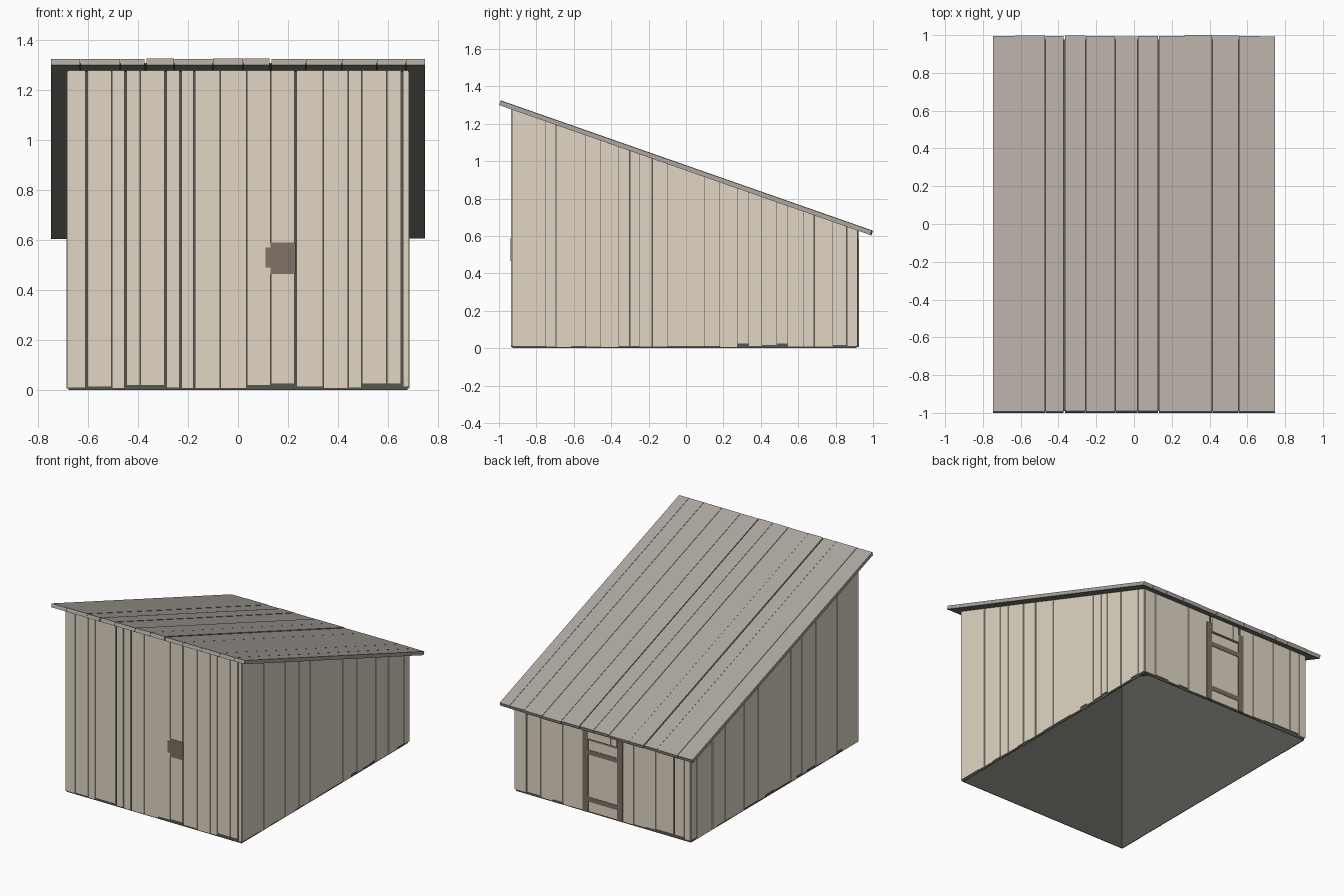
import bpy
import random
from mathutils import Vector

random.seed(4)
cube = bpy.data.objects.get("Cube")
if cube:
    bpy.data.objects.remove(cube, do_unlink=True)


def material(name, rgb):
    m = bpy.data.materials.new(name)
    m.use_nodes = True
    m.diffuse_color = (*rgb, 1)
    m.node_tree.nodes["Principled BSDF"].inputs["Base Color"].default_value = (*rgb, 1)
    return m


WALL = material("pale weathered boards", (0.75, 0.675, 0.555))
ROOF = material("grey roof boards", (0.42, 0.385, 0.345))
SOFFIT = material("shaded roof underside", (0.22, 0.22, 0.19))
DARK = material("dark lining", (0.095, 0.095, 0.083))
TRIM = material("brown trim", (0.21, 0.168, 0.13))

SLOPE = 0.35
SKIN = 0.008                      # wall board thickness
LINING = 0.012                    # depth of the lining's inner face
HX, FRONT, BACK = 0.685, -0.935, 0.92


def under_roof(y):
    return 1.30 - SLOPE * (y + 1)


def prism(name, profile, x0, x1, mat):
    """Extrude a y-z outline from x0 to x1."""
    n = len(profile)
    verts = [(x, y, z) for x in (x0, x1) for y, z in profile]
    faces = [list(range(n))[::-1], list(range(n, 2 * n))]
    faces += [(i, (i + 1) % n, (i + 1) % n + n, i + n) for i in range(n)]
    me = bpy.data.meshes.new(name)
    me.from_pydata(verts, [], faces)
    me.materials.append(mat)
    ob = bpy.data.objects.new(name, me)
    bpy.context.collection.objects.link(ob)
    return ob


def upright(name, x0, x1, y0, y1, z0, mat, top=None):
    """Upright board; its top follows the roof unless a height is given."""
    t0, t1 = (top, top) if top else (under_roof(y0), under_roof(y1))
    return prism(name, [(y0, z0), (y1, z0), (y1, t1), (y0, t0)], x0, x1, mat)


def spans(edges, wide=()):
    """Neighbouring edges, with a fine gap, or a clear one at the wide edges."""
    def half(e):
        return 0.0035 if e in wide else 0.001
    for a, b in zip(edges, edges[1:]):
        yield a + half(a), b - half(b)


def ragged():
    return random.choice((0.006, 0.008, 0.012, 0.018, 0.024))


# Dark lining on four sides, open underneath and seen through the gaps
for y0, y1 in ((FRONT + SKIN, FRONT + LINING), (BACK - LINING, BACK - SKIN)):
    upright("end_lining", -HX + SKIN, HX - SKIN, y0, y1, 0, DARK)
for x0, x1 in ((-HX + SKIN, -HX + LINING), (HX - LINING, HX - SKIN)):
    upright("side_lining", x0, x1, FRONT + LINING, BACK - LINING, 0, DARK)

# Front wall
front = [-0.682, -0.605, -0.505, -0.45, -0.39, -0.29, -0.23, -0.175, -0.07,
         0.035, 0.13, 0.23, 0.34, 0.44, 0.495, 0.595, 0.655, 0.682]
for a, b in spans(front, (-0.605, -0.45, -0.29, -0.23, -0.175, 0.23, 0.655)):
    upright("front_board", a, b, FRONT, FRONT + SKIN, ragged(), WALL)

# Side walls
side = [FRONT + SKIN, -0.75, -0.695, -0.615, -0.535, -0.455, -0.36, -0.30, -0.25, -0.18, -0.10, 0,
        0.10, 0.18, 0.275, 0.335, 0.405, 0.485, 0.545, 0.63, 0.685, 0.785, 0.86, BACK - 0.002]
for label, x0, x1 in (("left", HX - SKIN, HX), ("right", -HX, -HX + SKIN)):
    for a, b in spans(side, (-0.695, -0.30, -0.18, 0.685, 0.86)):
        upright(label + "_board", x0, x1, a, b, ragged(), WALL)

# Back wall on both sides of the door
for edges in ([-0.677, -0.63, -0.55, -0.41, -0.33, -0.24, -0.13],
              [0.13, 0.245, 0.31, 0.39, 0.48, 0.59, 0.677]):
    for a, b in spans(edges, (-0.55, -0.24, 0.31, 0.59)):
        upright("back_board", a, b, BACK - SKIN, BACK, ragged(), WALL)

# Boards above the door, standing slightly proud
for a, b in spans([-0.112, -0.065, 0.03, 0.112]):
    upright("lintel_board", a, b, BACK - SKIN, BACK + 0.005, 0.52, WALL)

# Back door with posts and cross braces
upright("door_panel", -0.125, 0.125, BACK - SKIN, BACK, 0.01, WALL, 0.51)
for s in (-1, 1):
    x0, x1 = sorted((s * 0.112, s * 0.155))
    upright("door_post", x0, x1, BACK - SKIN, BACK + 0.004, 0.006, TRIM, 0.58)
for z in (0.08, 0.41):
    upright("door_brace", -0.112, 0.112, BACK - SKIN, BACK + 0.003, z, TRIM, z + 0.033)

# Front hatch plate and its tab
upright("hatch_plate", 0.13, 0.23, FRONT - 0.003, FRONT + 0.002, 0.465, TRIM, 0.59)
upright("hatch_tab", 0.11, 0.13, FRONT - 0.003, FRONT + 0.002, 0.49, TRIM, 0.57)

# Sloping roof: boards with a shaded underside, and a dark layer in their gaps
along = Vector((1, -SLOPE)).normalized()
up = Vector((SLOPE, 1)).normalized()
eave = Vector((-1, 1.30))


def roof_slab(name, x0, x1, low, high, start, end, mat):
    a, b = eave + up * low, eave + up * high
    return prism(name, [a + along * start, a + along * end,
                        b + along * end, b + along * start], x0, x1, mat)


roof_slab("roof_gap_layer", -0.73, 0.73, 0.005, 0.012, 0.01, 2.09, DARK)
roof = [-0.748, -0.63, -0.47, -0.37, -0.255, -0.10, 0.02, 0.13, 0.27, 0.415, 0.555, 0.67, 0.748]
for a, b in spans(roof, (-0.37, 0.13)):
    board = roof_slab("roof_board", a, b, 0, random.uniform(0.024, 0.027),
                      0, random.uniform(2.102, 2.11), ROOF)
    board.data.materials.append(SOFFIT)
    for face in board.data.polygons:
        if face.normal.z < -0.5:
            face.material_index = 1
